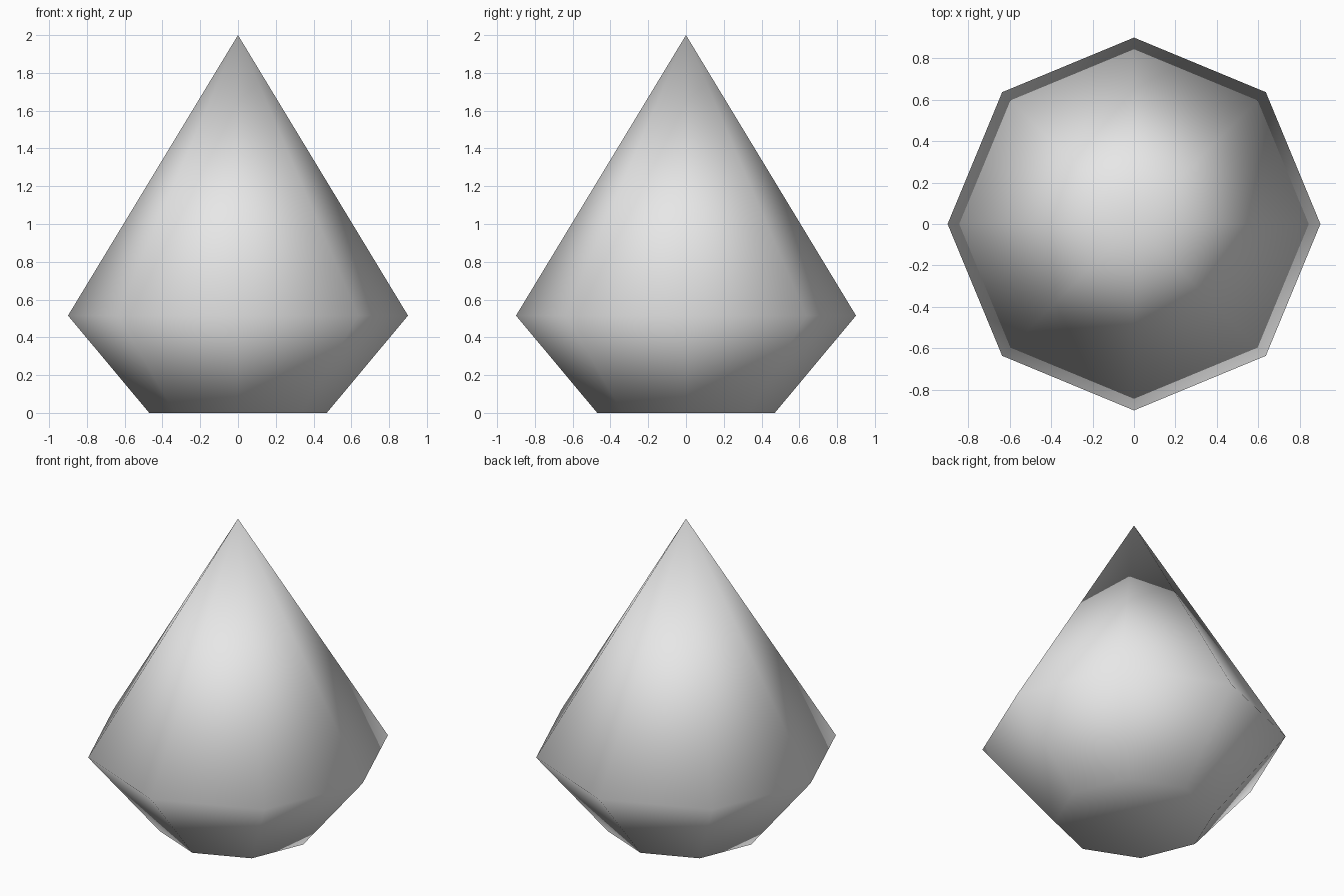
import bpy
import bmesh
import math

SIDES = 8

cube = bpy.data.objects.get("Cube")
if cube:
    bpy.data.objects.remove(cube, do_unlink=True)


def make_material(name, color):
    mat = bpy.data.materials.new(name)
    mat.use_nodes = True
    mat.diffuse_color = color
    mat.node_tree.nodes["Principled BSDF"].inputs["Base Color"].default_value = color
    return mat


def ring(bm, radius, z):
    angles = [math.tau * i / SIDES for i in range(SIDES)]
    return [bm.verts.new((radius * math.cos(a), radius * math.sin(a), z)) for a in angles]


# Gem: flat foot, wide waist, and a tall point on top
bm = bmesh.new()
foot = ring(bm, 0.47, 0)
waist = ring(bm, 0.9, 0.515)
tip = bm.verts.new((0, 0, 2))

bm.faces.new(foot[::-1])
for i in range(SIDES):
    j = (i + 1) % SIDES
    bm.faces.new((foot[i], foot[j], waist[j], waist[i]))
    bm.faces.new((waist[i], waist[j], tip))

# One soft surface over all facets
for face in bm.faces:
    face.smooth = True

mesh = bpy.data.meshes.new("gem")
bm.to_mesh(mesh)
bm.free()
mesh.materials.append(make_material("light grey", (0.8, 0.8, 0.8, 1)))
gem = bpy.data.objects.new("gem", mesh)
bpy.context.collection.objects.link(gem)
